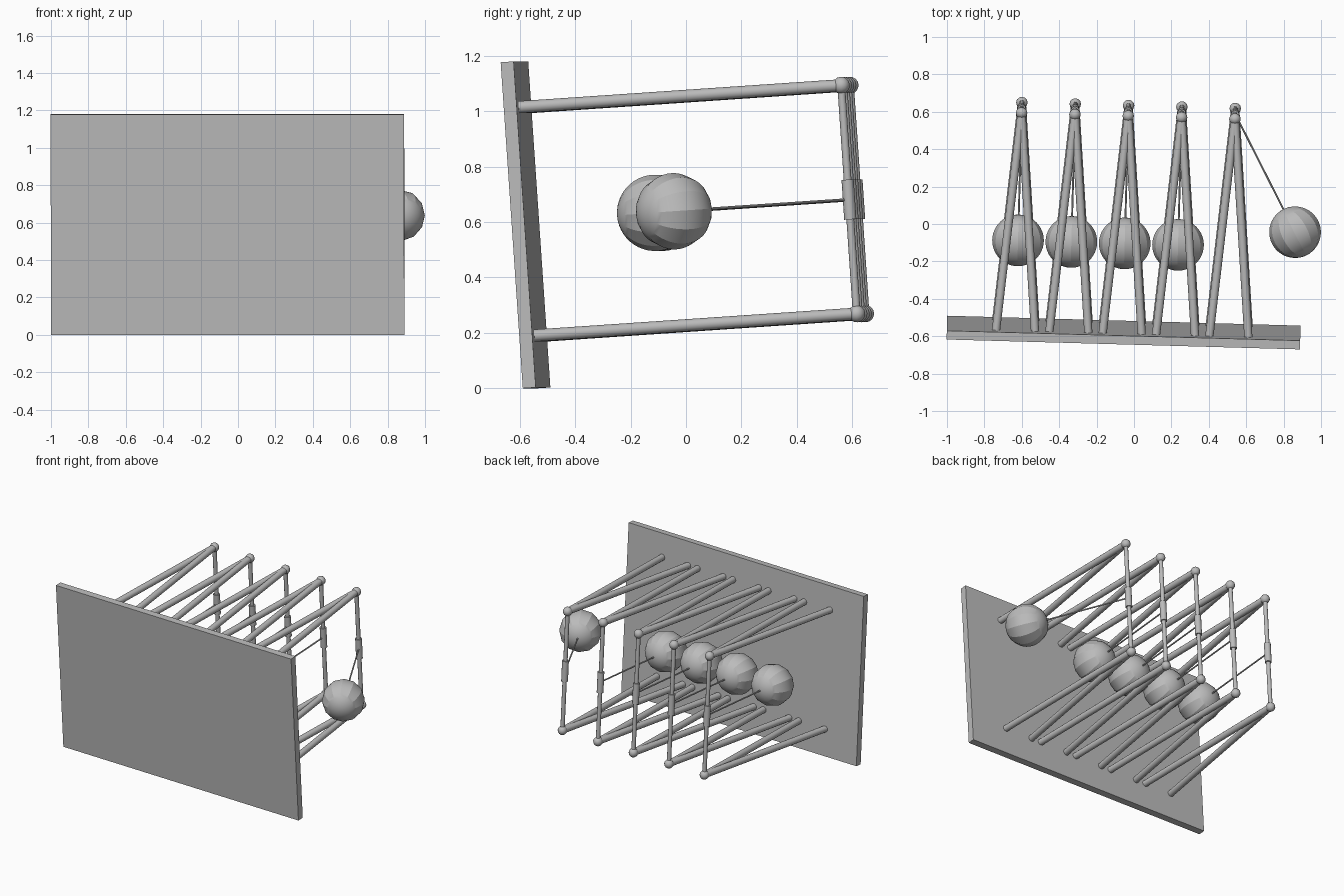
import bpy, math
from mathutils import Matrix, Vector

if "Cube" in bpy.data.objects:
    bpy.data.objects.remove(bpy.data.objects["Cube"])

# Tilted local frame: u along the plate, n away from its back, v up the plate
n = Vector((0.028, 1.0, 0.068)).normalized()
u = Vector((1.0, -0.028, 0.0))
u = (u - n * u.dot(n)).normalized()
v = u.cross(n)
FRAME = Matrix((u, n, v)).transposed().to_4x4()
FRAME.translation = (-0.055, -0.557, 0.591)

grey = bpy.data.materials.new("grey")
grey.diffuse_color = (0.5, 0.5, 0.5, 1)
grey.use_nodes = True
grey.node_tree.nodes["Principled BSDF"].inputs["Base Color"].default_value = grey.diffuse_color


def finish(name, local, angle=None):
    ob = bpy.context.object
    ob.name = name
    ob.data.materials.append(grey)
    if angle:
        bpy.ops.object.shade_smooth_by_angle(angle=math.radians(angle))
    ob.matrix_world = FRAME @ local
    return ob


def rod(name, a, b, radius, sides=12):
    a, b = Vector(a), Vector(b)
    d = b - a
    bpy.ops.mesh.primitive_cylinder_add(vertices=sides, radius=radius, depth=d.length)
    turn = d.to_track_quat('Z', 'Y').to_matrix().to_4x4()
    finish(name, Matrix.Translation((a + b) / 2) @ turn, 40)


def ball(name, at, radius, axis, rings, angle):
    bpy.ops.mesh.primitive_uv_sphere_add(segments=12, ring_count=rings, radius=radius)
    turn = Vector(axis).to_track_quat('Z', 'Y').to_matrix().to_4x4()
    finish(name, Matrix.Translation(at) @ turn, angle)


# Base plate
bpy.ops.mesh.primitive_cube_add(size=1)
bpy.context.object.data.transform(Matrix.Diagonal((1.89, 0.047, 1.182, 1)))
finish("base_plate", Matrix.Translation((0, -0.0235, 0)))

TIP, MID, HALF = 1.166, 0.011, 0.414
for i in range(5):
    x = -0.578 + 0.2853 * i
    for s, side in ((1, "upper"), (-1, "lower")):
        tip = (x, TIP, MID + s * HALF)
        # Pair of legs meeting in a round joint
        for k in (-1, 1):
            rod(f"{side}_leg", (x + k * 0.105, -0.01, MID + s * HALF), tip, 0.022)
        ball(f"{side}_joint", tip, 0.031, (0, 0, 1), 8, 40)
    # Crossbar with its central collar
    rod("crossbar", (x, TIP, MID - HALF), (x, TIP, MID + HALF), 0.014)
    rod("collar", (x, TIP, MID - 0.072), (x, TIP, MID + 0.072), 0.022)
    # String and hanging ball, the last one swung out
    swing = math.radians(28.4) if i == 4 else 0
    d = Vector((math.sin(swing), -math.cos(swing), 0))
    top = Vector((x, TIP, MID))
    centre = top + d * 0.711
    rod("string", top, centre - d * 0.1, 0.005, 8)
    ball("swinging_ball", centre, 0.138, d, 24, 20)
